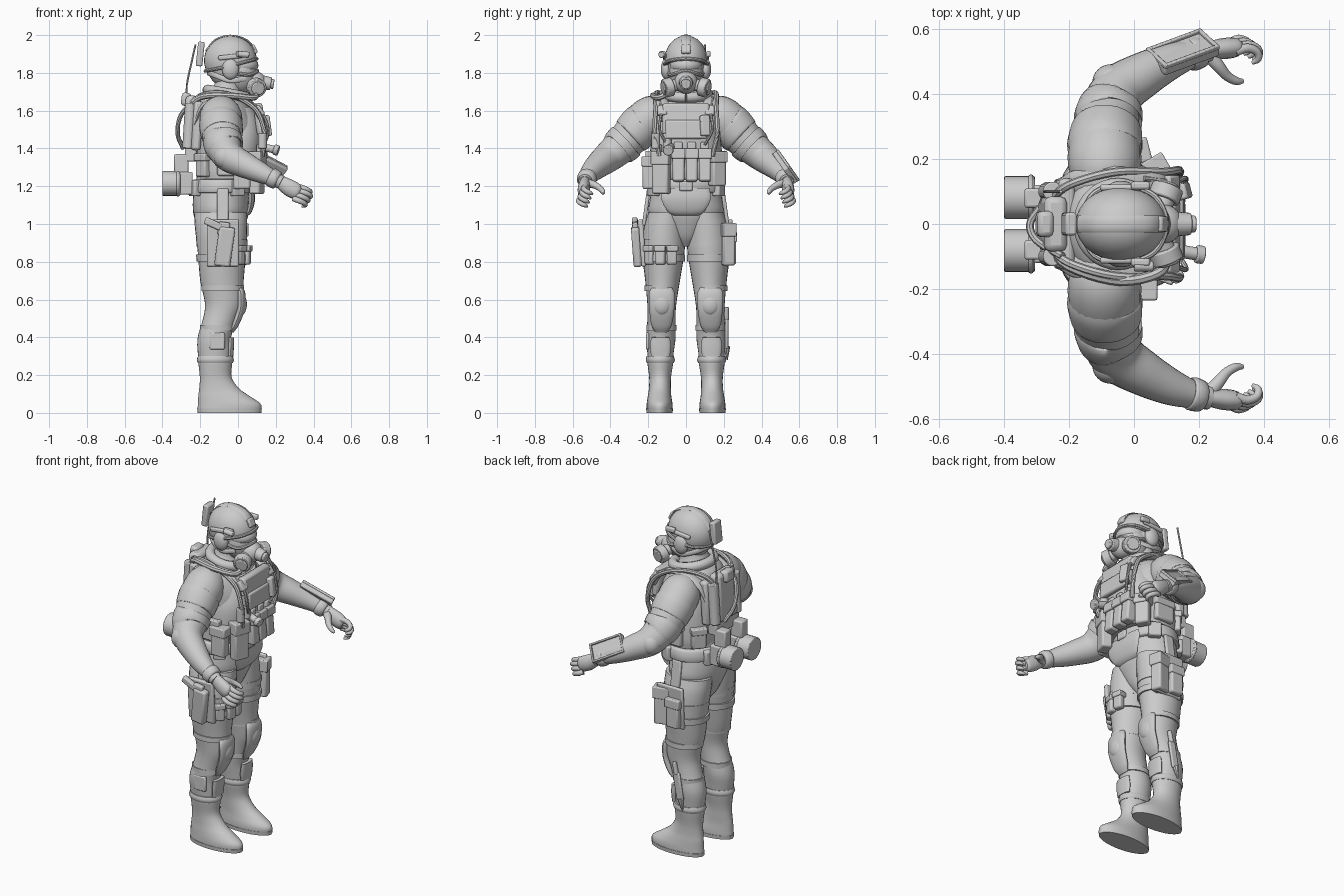
import bpy, bmesh, math
from mathutils import Vector as V, Matrix


def finish(bm, name, bevel=0, angle=40):
    bmesh.ops.recalc_face_normals(bm, faces=bm.faces)
    me = bpy.data.meshes.new(name)
    bm.to_mesh(me)
    bm.free()
    ob = bpy.data.objects.new(name, me)
    bpy.context.collection.objects.link(ob)
    bpy.ops.object.select_all(action='DESELECT')
    ob.select_set(True)
    bpy.context.view_layer.objects.active = ob
    bpy.ops.object.shade_smooth_by_angle(angle=math.radians(angle))
    if bevel:
        m = ob.modifiers.new("bevel", 'BEVEL')
        m.width, m.segments = bevel, 2
    return ob


def spline(pts, steps):
    # Catmull-Rom through points of any dimension
    P = [V(p) for p in pts]
    P = [2 * P[0] - P[1]] + P + [2 * P[-1] - P[-2]]
    out = []
    for i in range(1, len(P) - 2):
        a, b, c, d = P[i - 1:i + 3]
        for k in range(steps):
            t = k / steps
            out.append(.5 * (2 * b + (c - a) * t + (2 * a - 5 * b + 4 * c - d) * t * t + (3 * b - a - 3 * c + d) * t ** 3))
    return out + [P[-2]]


def skin(name, rings):
    bm = bmesh.new()
    R = [[bm.verts.new(p) for p in r] for r in rings]
    n = len(R[0])
    for a, b in zip(R, R[1:]):
        for i in range(n):
            bm.faces.new((a[i], a[(i + 1) % n], b[(i + 1) % n], b[i]))
    bm.faces.new(R[0])
    bm.faces.new(R[-1])
    return finish(bm, name)


def loft(name, secs, n=28, steps=4, power=1.0):
    # horizontal rings: (z, centre x, centre y, radius x, radius y)
    def se(v):
        return math.copysign(abs(v) ** power, v)
    rings = []
    for a, b in zip(spline([s[:3] for s in secs], steps), spline([s[3:] for s in secs], steps)):
        rings.append([(a[1] + b[0] * se(math.cos(2 * math.pi * i / n)), a[2] + b[1] * se(math.sin(2 * math.pi * i / n)), a[0]) for i in range(n)])
    return skin(name, rings)


def tube(name, pts, n=10, steps=5, flat=1.0, side=(0, 0, 1)):
    # pts: (x, y, z, radius); flat scales thickness across the side axis
    P = spline(pts, steps)
    rings = []
    for i, p in enumerate(P):
        t = (P[min(i + 1, len(P) - 1)] - P[max(i - 1, 0)]).xyz.normalized()
        u = V(side) - t * t.dot(V(side))
        u = u.normalized() if u.length > .1 else t.orthogonal().normalized()
        w = t.cross(u)
        rings.append([p.xyz + p.w * (u * math.cos(a) + w * flat * math.sin(a)) for a in [2 * math.pi * k / n for k in range(n)]])
    return skin(name, rings)


def hose(name, r, *pts):
    return tube(name, [(*p, r) for p in pts], n=8)


def box(name, c, size, rot=(0, 0, 0), bevel=.008):
    bm = bmesh.new()
    bmesh.ops.create_cube(bm, size=1)
    for v in bm.verts:
        v.co = V((v.co.x * size[0], v.co.y * size[1], v.co.z * size[2]))
    ob = finish(bm, name, bevel)
    ob.location = c
    ob.rotation_euler = [math.radians(a) for a in rot]
    return ob


def cyl(name, a, b, r, r2=None, n=24, bevel=.005):
    a, b = V(a), V(b)
    bm = bmesh.new()
    bmesh.ops.create_cone(bm, cap_ends=True, segments=n, radius1=r, radius2=r2 or r, depth=(b - a).length)
    bm.transform(Matrix.Translation((a + b) / 2) @ (b - a).to_track_quat('Z', 'Y').to_matrix().to_4x4())
    return finish(bm, name, bevel)


def ball(name, c, r, cut=None):
    bm = bmesh.new()
    bmesh.ops.create_uvsphere(bm, u_segments=32, v_segments=18, radius=1)
    for v in bm.verts:
        v.co = V((v.co.x * r[0], v.co.y * r[1], v.co.z * r[2])) + V(c)
    if cut:
        bmesh.ops.bisect_plane(bm, geom=bm.verts[:] + bm.edges[:] + bm.faces[:], plane_co=cut[0], plane_no=cut[1], clear_inner=True)
    return finish(bm, name)


def pouch(name, c, size, rot=(0, 0, 0)):
    # pouch body with a flap over the top
    box(name, c, size, rot, .01)
    box(name + "_flap", (c[0], c[1], c[2] + size[2] * .36), (size[0] + .014, size[1] + .01, size[2] * .32), rot, .006)


# torso, pelvis and vest
loft("torso", [(.88, -.09, 0, .06, .03), (.93, -.09, 0, .1, .09), (1.0, -.09, 0, .13, .15), (1.06, -.09, 0, .147, .198), (1.14, -.09, 0, .148, .19),
               (1.24, -.08, 0, .14, .175), (1.38, -.06, 0, .15, .185), (1.5, -.05, 0, .155, .19), (1.6, -.07, 0, .14, .19), (1.66, -.08, 0, .115, .15),
               (1.71, -.06, 0, .08, .09), (1.78, -.04, 0, .07, .075)], n=36)
loft("vest", [(1.24, -.06, 0, .15, .185), (1.3, -.055, 0, .165, .192), (1.44, -.045, 0, .172, .185), (1.54, -.05, 0, .168, .155),
              (1.62, -.06, 0, .14, .13)], n=36, power=.8)
loft("belt", [(1.165, -.085, 0, .158, .197), (1.175, -.085, 0, .166, .205), (1.225, -.08, 0, .164, .2), (1.235, -.08, 0, .155, .19)], n=36, steps=2)
box("chest_plate", (.115, 0, 1.555), (.05, .25, .17), (0, -8, 0), .015)
box("chest_panel", (.14, 0, 1.5), (.03, .22, .1), (0, -4, 0), .01)
box("back_plate", (-.215, 0, 1.52), (.05, .28, .26), (0, 4, 0), .015)
tube("groin_flap", [(.068, 0, 1.19, .125), (.072, 0, 1.13, .13), (.06, 0, 1.07, .1), (.035, 0, 1.045, .07)], side=(0, 1, 0), flat=.14, n=20)
box("belt_buckle", (.085, 0, 1.2), (.02, .07, .05))

# legs, knee pads and boots on both sides
for s, side in ((1, "left"), (-1, "right")):
    loft(side + "_leg", [(.22, -.12, .135 * s, .075, .06), (.32, -.125, .135 * s, .088, .07), (.4, -.125, .133 * s, .088, .078), (.5, -.095, .13 * s, .09, .074),
                         (.58, -.075, .128 * s, .1, .077), (.7, -.085, .124 * s, .115, .092), (.85, -.085, .12 * s, .128, .112),
                         (.98, -.09, .112 * s, .138, .112), (1.06, -.092, .1 * s, .14, .1)])
    loft(side + "_boot", [(.0, -.045, .14 * s, .155, .06), (.015, -.045, .14 * s, .168, .068), (.05, -.047, .14 * s, .165, .068), (.09, -.075, .14 * s, .135, .062),
                          (.13, -.1, .138 * s, .105, .058), (.19, -.118, .137 * s, .084, .058), (.27, -.12, .136 * s, .09, .069), (.29, -.12, .136 * s, .085, .066)])
    loft(side + "_boot_sole", [(0, -.045, .14 * s, .168, .069), (.022, -.045, .14 * s, .171, .071)], steps=1)
    loft(side + "_boot_cuff", [(.265, -.12, .136 * s, .092, .071), (.28, -.12, .136 * s, .098, .077), (.3, -.12, .136 * s, .092, .072)], steps=2)
    tube(side + "_knee_pad", [(.0, .128 * s, .67, .05), (.015, .128 * s, .63, .068), (.013, .128 * s, .55, .066), (-.015, .13 * s, .47, .055), (-.035, .13 * s, .43, .035)],
         n=20, side=(0, 1, 0), flat=.35)
    ball(side + "_knee_cap", (.014, .128 * s, .575), (.033, .052, .06))
    for z, cx, rx, ry in ((.66, -.08, .112, .09), (.45, -.11, .091, .08)):
        loft(side + "_knee_strap", [(z - .015, cx, .13 * s, rx, ry), (z + .015, cx, .13 * s, rx, ry)], steps=1)
    for z in (.82, .9):
        loft(side + "_thigh_strap", [(z - .018, -.085, .12 * s, .134, .115), (z + .018, -.086, .12 * s, .136, .116)], steps=1)
    tube(side + "_shin_guard", [(-.035, .135 * s, .4, .05), (-.038, .135 * s, .35, .055), (-.04, .135 * s, .3, .05)], n=16, side=(0, 1, 0), flat=.3)

    # arm with sleeve pad, elbow pad and cuff
    tube(side + "_arm", [(-.085, .12 * s, 1.59, .09), (-.09, .18 * s, 1.568, .112), (-.09, .25 * s, 1.51, .11), (-.08, .325 * s, 1.43, .097), (-.05, .405 * s, 1.36, .083),
                         (.03, .46 * s, 1.315, .07), (.12, .505 * s, 1.272, .055), (.2, .53 * s, 1.235, .039), (.23, .535 * s, 1.22, .036)], n=24)
    tube(side + "_shoulder_pad", [(-.09, .225 * s, 1.532, .11), (-.09, .24 * s, 1.52, .116), (-.085, .285 * s, 1.472, .11), (-.084, .295 * s, 1.462, .1)], n=28)
    tube(side + "_upper_arm_band", [(-.08, .315 * s, 1.44, .098), (-.08, .32 * s, 1.435, .106), (-.073, .357 * s, 1.402, .1), (-.071, .362 * s, 1.397, .09)], n=28, steps=2)
    ball(side + "_elbow_pad", (-.07, .437 * s, 1.355), (.058, .055, .062))
    tube(side + "_glove_cuff", [(.17, .52 * s, 1.25, .046), (.178, .522 * s, 1.246, .052), (.205, .531 * s, 1.232, .049), (.213, .533 * s, 1.228, .04)], n=20, steps=2)

    # hand: palm, curled fingers, thumb
    tube(side + "_palm", [(.2, .53 * s, 1.235, .03), (.235, .535 * s, 1.215, .038), (.275, .54 * s, 1.19, .045), (.31, .543 * s, 1.172, .042), (.325, .543 * s, 1.165, .03)], n=16, flat=.72)
    for k in range(4):
        d = abs(k - 1) * .008
        z = 1.2 - k * .022
        x = .312 - k * .006
        y = .53 + k * .009
        tube(side + "_finger", [(x, y * s, z, .015), (x + .045 - d, (y + .012) * s, z - .011, .0145), (x + .075 - d, y * s, z - .025, .013),
                                (x + .078 - d, (y - .022) * s, z - .035, .0115), (x + .06 - d, (y - .034) * s, z - .042, .006)], n=10, steps=3)
    tube(side + "_thumb", [(.23, .52 * s, 1.215, .024), (.26, .487 * s, 1.208, .02), (.285, .457 * s, 1.19, .016), (.315, .44 * s, 1.172, .013), (.335, .44 * s, 1.16, .007)], n=10, steps=3)

    # shoulder straps, hoses and radio gear
    tube(side + "_shoulder_strap", [(.12, .1 * s, 1.55, .035), (.07, .125 * s, 1.635, .035), (-.06, .14 * s, 1.675, .038), (-.18, .13 * s, 1.63, .035), (-.23, .11 * s, 1.53, .03)],
         side=(0, 1, 0), flat=.35)
    hose(side + "_chest_hose", .013, (.13, .14 * s, 1.36), (.14, .165 * s, 1.48), (.09, .16 * s, 1.61), (-.06, .16 * s, 1.69), (-.2, .12 * s, 1.68), (-.26, .07 * s, 1.6))
    hose(side + "_vest_cable", .008, (.14, .1 * s, 1.42), (.16, .14 * s, 1.5), (.12, .13 * s, 1.6), (.03, .14 * s, 1.67))
    box(side + "_strap_buckle", (.115, .125 * s, 1.6), (.03, .05, .06), (0, -35, 0))
    pouch(side + "_side_pouch", (-.05, .185 * s, 1.32), (.12, .05, .13))
    pouch(side + "_rear_pouch", (-.175, .135 * s, 1.31), (.07, .08, .12), (0, 0, -40 * s))

# head, gas mask and helmet
ball("head", (-.045, 0, 1.845), (.12, .1, .13))
ball("mask_face", (.01, 0, 1.8), (.092, .088, .11))
ball("mask_visor", (.02, 0, 1.84), (.088, .086, .055))
tube("visor_frame", [(-.02, -.09, 1.8, .01), (.06, -.075, 1.79, .01), (.103, 0, 1.81, .01), (.06, .075, 1.79, .01), (-.02, .09, 1.8, .01)], n=8)
ball("mask_snout", (.085, 0, 1.75), (.065, .062, .06))
cyl("mask_valve", (.1, 0, 1.755), (.175, 0, 1.742), .04, .034)
cyl("mask_valve_cap", (.17, 0, 1.743), (.19, 0, 1.74), .026)
for s in (1, -1):
    cyl("filter_neck", (.08, .04 * s, 1.74), (.1, .09 * s, 1.725), .032)
    cyl("filter_canister", (.09, .075 * s, 1.728), (.105, .115 * s, 1.718), .05)
    cyl("filter_cap", (.105, .115 * s, 1.718), (.108, .125 * s, 1.716), .036)
    ball("ear_cup", (-.04, .105 * s, 1.82), (.045, .028, .055))
    box("helmet_rail", (-.04, .112 * s, 1.885), (.13, .02, .025), (0, -6, 0))
    box("rail_light", (.02, .118 * s, 1.9), (.06, .025, .03))
    tube("mask_strap", [(.04, .08 * s, 1.77, .014), (-.04, .1 * s, 1.76, .014), (-.13, .07 * s, 1.79, .014), (-.16, 0, 1.8, .014)], flat=.35)
helm = ball("helmet", (-.04, 0, 1.865), (.14, .114, .133), ((-.17, 0, 1.8), (-.24, 0, 1)))
helm.modifiers.new("shell", 'SOLIDIFY').thickness = .014
tube("helmet_rim", [(-.174, 0, 1.81, .009), (-.12, .098, 1.82, .009), (-.02, .115, 1.843, .009), (.065, .085, 1.865, .009), (.1, 0, 1.875, .009),
                    (.065, -.085, 1.865, .009), (-.02, -.115, 1.843, .009), (-.12, -.098, 1.82, .009), (-.174, 0, 1.81, .009)], n=8)
tube("helmet_crest", [(.09, 0, 1.92, .026), (.045, 0, 1.973, .026), (-.04, 0, 1.996, .026), (-.12, 0, 1.973, .026), (-.17, 0, 1.915, .026)], side=(0, 1, 0), flat=.25)
box("helmet_mount", (.085, 0, 1.925), (.025, .05, .05), (0, -25, 0))
box("helmet_battery", (-.2, 0, 1.9), (.035, .07, .13), (0, 6, 0))
cyl("helmet_lamp", (-.0, -.13, 1.9), (.06, -.13, 1.895), .016)
tube("collar", [(.11 * math.cos(a) - .05, .115 * math.sin(a), 1.69 - .02 * math.cos(a), .028) for a in [k * math.pi / 6 for k in range(13)]], n=10, steps=3)
hose("mask_hose", .016, (.07, -.06, 1.72), (.09, -.14, 1.67), (-.04, -.175, 1.68), (-.2, -.13, 1.67), (-.26, -.06, 1.58))

# slim backpack, air bottles and antenna
box("backpack", (-.25, 0, 1.54), (.07, .17, .28), (0, 4, 0), .02)
box("backpack_valve", (-.275, 0, 1.66), (.05, .08, .07), (0, 8, 0), .015)
for s in (1, -1):
    cyl("backpack_bottle", (-.265, .1 * s, 1.4), (-.25, .1 * s, 1.64), .03)
    cyl("rear_canister", (-.4, .082 * s, 1.215), (-.305, .082 * s, 1.215), .066)
    cyl("canister_lid", (-.325, .082 * s, 1.215), (-.31, .082 * s, 1.215), .07)
    box("canister_mount", (-.275, .08 * s, 1.215), (.07, .08, .12))
    box("canister_bracket", (-.3, .08 * s, 1.32), (.075, .06, .1))
box("backpack_base", (-.25, 0, 1.37), (.06, .22, .08))
hose("antenna", .005, (-.275, .1, 1.62), (-.27, .1, 1.74), (-.245, .1, 1.86), (-.225, .1, 1.95))
hose("pack_hose", .012, (-.29, .05, 1.4), (-.32, .0, 1.48), (-.3, -.05, 1.58), (-.22, -.1, 1.67))

# front magazine pouches and gadgets
for y in (-.04, .03, .1):
    pouch("magazine_pouch", (.12, y, 1.31), (.06, .062, .17), (0, -5, 0))
    box("magazine", (.12, y, 1.405), (.035, .045, .06))
pouch("radio_pouch", (.1, -.13, 1.27), (.06, .09, .22), (0, 0, -20))
cyl("radio_knob", (.11, -.14, 1.38), (.11, -.14, 1.42), .013)
pouch("utility_pouch", (.075, .165, 1.29), (.06, .08, .18), (0, 0, 30))
pouch("dump_pouch", (.02, -.2, 1.27), (.09, .06, .17))
cyl("chest_torch", (.12, -.08, 1.41), (.21, -.095, 1.39), .02)
cyl("torch_head", (.19, -.092, 1.395), (.215, -.096, 1.388), .028)
box("chest_radio", (.15, .1, 1.52), (.04, .05, .11), (0, -8, 15))
for y in (-.1, -.16):
    cyl("grenade", (.13, y, 1.4), (.13, y, 1.48), .023)
for a in (-150, 150, -60, 60):
    r = math.radians(a)
    box("belt_pouch", (-.085 + .165 * math.cos(r), .2 * math.sin(r), 1.19), (.045, .07, .085), (0, 0, a))

# thigh holster with pistol, thigh pouches
box("holster_panel", (-.08, -.232, .9), (.17, .025, .25), (4, 0, 0))
box("holster", (-.07, -.262, .88), (.085, .045, .21), (4, 8, 0), .012)
box("pistol_slide", (-.075, -.268, .975), (.06, .03, .07), (4, 8, 0))
box("pistol_grip", (-.13, -.27, 1.0), (.1, .03, .038), (4, 25, 0))
box("holster_hanger", (-.08, -.21, 1.09), (.06, .02, .2), (-8, 0, 0))
for y, x, a in ((-.19, .01, -40), (-.135, .045, -15), (-.075, .045, 10)):
    pouch("thigh_magazine", (x, y, .835), (.04, .052, .1), (0, 0, a))
box("thigh_panel", (-.06, .228, .9), (.17, .02, .25), (-4, 0, 0))
pouch("thigh_pouch_front", (0, .22, .89), (.085, .065, .22), (0, 0, 15))
pouch("thigh_pouch_rear", (-.09, .245, .87), (.08, .04, .17))
box("thigh_hanger", (-.08, .208, 1.08), (.06, .02, .18), (8, 0, 0))

# calf knife in its sheath
box("knife_sheath", (-.1, .215, .42), (.045, .018, .16), (0, 10, 0))
cyl("knife_blade", (-.115, .216, .35), (-.13, .218, .28), .018, .003, n=8, bevel=0)
cyl("knife_handle", (-.087, .215, .49), (-.072, .215, .56), .013)
box("right_calf_pocket", (-.11, -.203, .38), (.08, .018, .09))

# forearm tablet with a raised frame
d = V((.19, .07, -.1)).normalized()
n = (V((-.1, .8, .65)) - d * d.dot(V((-.1, .8, .65)))).normalized()
basis = Matrix((d, n.cross(d), n)).transposed()
rot = [math.degrees(a) for a in basis.to_euler()]
mid = V((.15, .525, 1.3))
box("tablet_body", mid, (.2, .11, .03), rot, .006)
for s in (1, -1):
    box("tablet_frame_long", mid + basis @ V((0, .05 * s, .018)), (.2, .012, .015), rot, .003)
    box("tablet_frame_short", mid + basis @ V((.094 * s, 0, .018)), (.012, .11, .015), rot, .003)
